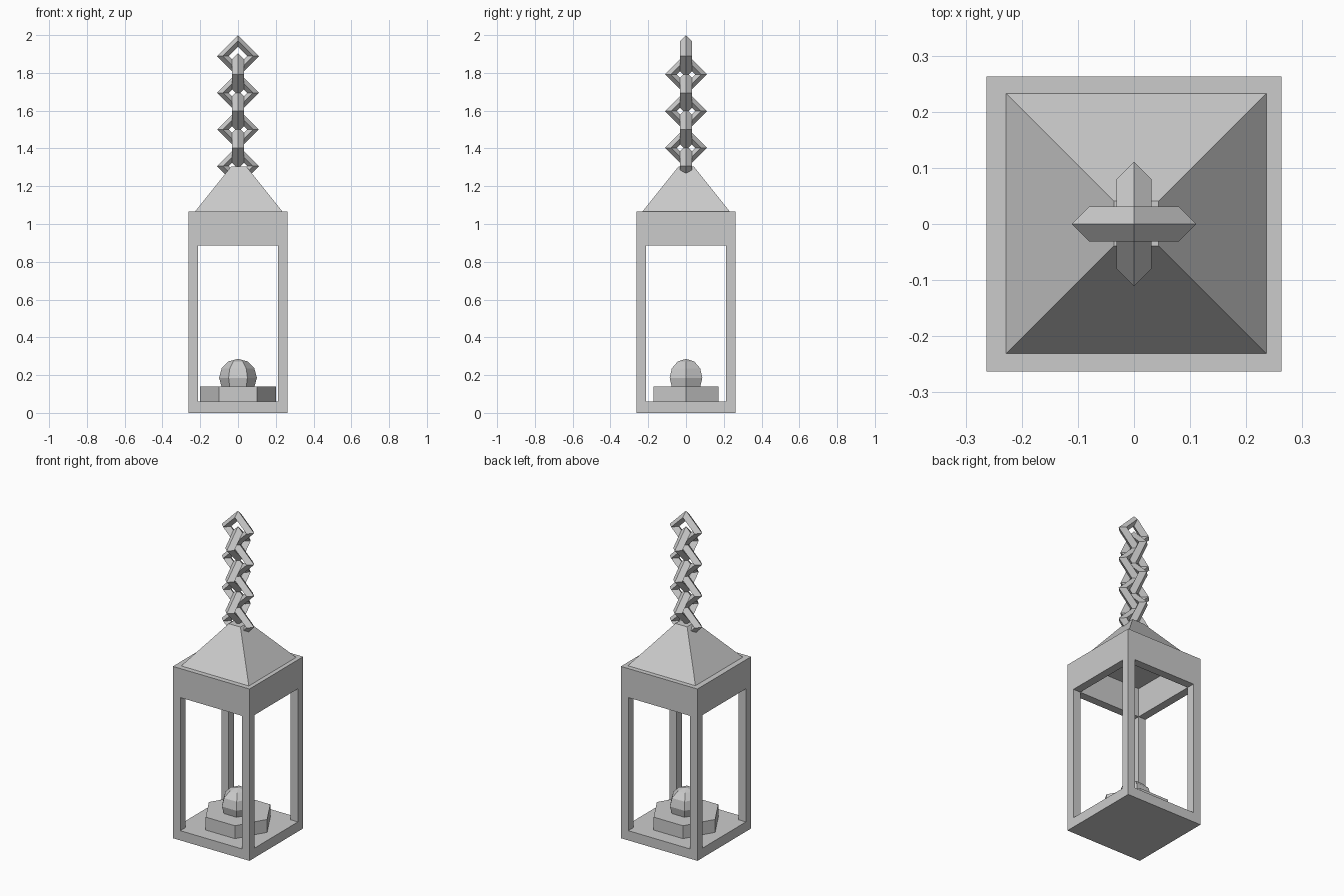
import bpy
import math

if "Cube" in bpy.data.objects:
    bpy.data.objects.remove(bpy.data.objects["Cube"])


def box(name, size, z0, z1):
    bpy.ops.mesh.primitive_cube_add(size=1, location=(0, 0, (z0 + z1) / 2))
    ob = bpy.context.object
    ob.name = name
    ob.scale = (size[0], size[1], z1 - z0)
    bpy.ops.object.transform_apply(location=True, rotation=True, scale=True)
    return ob


def cut(target, cutter):
    mod = target.modifiers.new("cut", 'BOOLEAN')
    mod.operation = 'DIFFERENCE'
    mod.solver = 'EXACT'
    mod.object = cutter
    bpy.context.view_layer.objects.active = target
    bpy.ops.object.modifier_apply(modifier=mod.name)
    bpy.data.objects.remove(cutter, do_unlink=True)


# Lantern frame: one solid with a window on each side and an open-topped cavity
OUT, INN = 0.525, 0.424
frame = box("lantern_frame", (OUT, OUT), 0, 1.065)
cut(frame, box("cavity_cutter", (INN, INN), 0.06, 1.2))
cut(frame, box("window_cutter_x", (1, INN), 0.06, 0.885))
cut(frame, box("window_cutter_y", (INN, 1), 0.06, 0.885))

# Tapered roof closing the cavity
bpy.ops.mesh.primitive_cone_add(vertices=4, radius1=0.232 * math.sqrt(2),
                                radius2=0.04 * math.sqrt(2), depth=0.24,
                                location=(0.004, 0.001, 1.185),
                                rotation=(0, 0, math.pi / 4))
bpy.context.object.name = "roof"

# Hexagonal lamp base (a corner points along x)
bpy.ops.mesh.primitive_cylinder_add(vertices=6, radius=0.2, depth=0.08,
                                    location=(0, 0, 0.10),
                                    rotation=(0, 0, math.pi / 2))
bpy.context.object.name = "lamp_base"

# Six-sided bulb, trimmed flat where it sits on the base
bpy.ops.mesh.primitive_uv_sphere_add(segments=6, ring_count=6, radius=0.1,
                                     location=(0, 0, 0.186))
bulb = bpy.context.object
bulb.name = "bulb"
# turn to match the base if the corners do not already lie along x
if max(v.co.x for v in bulb.data.vertices) < 0.095:
    bulb.rotation_euler.z = math.pi / 2
cut(bulb, box("bulb_cutter", (0.5, 0.5), 0.0, 0.139))

# Chain of diamond links, alternating by a quarter turn
for i in range(7):
    bpy.ops.mesh.primitive_torus_add(major_segments=4, minor_segments=4,
                                     major_radius=0.08, minor_radius=0.031,
                                     location=(0, 0, 1.889 - 0.0972 * i),
                                     rotation=(math.pi / 2, 0, (i % 2) * math.pi / 2))
    link = bpy.context.object
    link.name = f"chain_link_{i + 1}"
    link.data.polygons.foreach_set("use_smooth", [False] * len(link.data.polygons))
